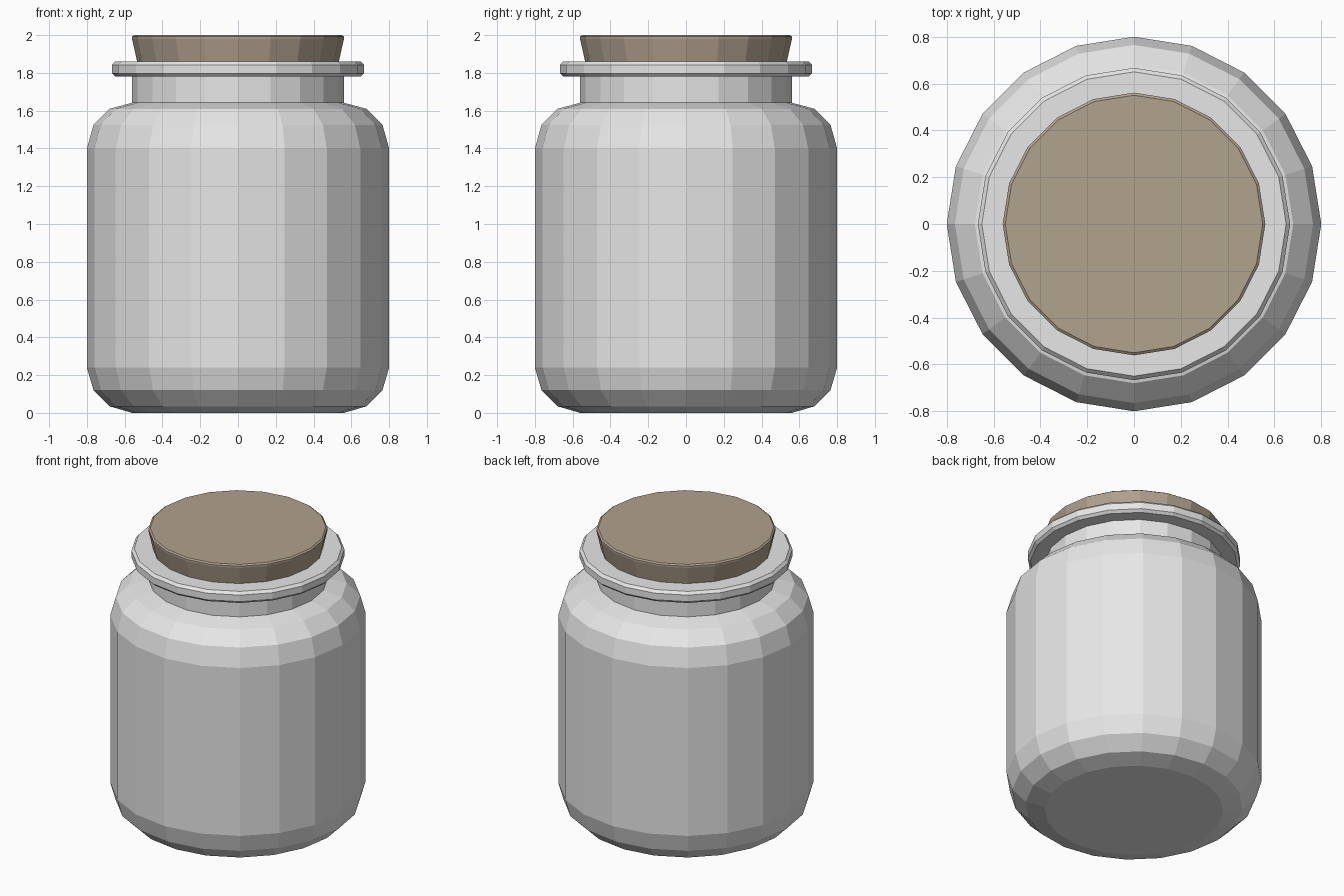
import bpy, bmesh, math

SIDES = 20

old = bpy.data.objects.get("Cube")
if old:
    bpy.data.objects.remove(old, do_unlink=True)


def make_material(name, rgb):
    mat = bpy.data.materials.new(name)
    mat.use_nodes = True
    color = (*rgb, 1.0)
    mat.diffuse_color = color
    mat.node_tree.nodes["Principled BSDF"].inputs["Base Color"].default_value = color
    return mat


def lathe(name, profile, mat):
    """Spin (radius, height) points about z; end rings are capped flat."""
    bm = bmesh.new()
    rings = []
    for r, z in profile:
        angles = (math.tau * i / SIDES for i in range(SIDES))
        rings.append([bm.verts.new((r * math.cos(a), r * math.sin(a), z)) for a in angles])
    for low, high in zip(rings, rings[1:]):
        for i in range(SIDES):
            j = (i + 1) % SIDES
            bm.faces.new((low[i], low[j], high[j], high[i]))
    bm.faces.new(rings[0][::-1])
    bm.faces.new(rings[-1])
    bmesh.ops.recalc_face_normals(bm, faces=bm.faces[:])
    mesh = bpy.data.meshes.new(name)
    bm.to_mesh(mesh)
    bm.free()
    mesh.materials.append(mat)
    obj = bpy.data.objects.new(name, mesh)
    bpy.context.collection.objects.link(obj)
    return obj


glass = make_material("pale grey glass", (0.8, 0.8, 0.8))
cork = make_material("brown cork", (0.44, 0.36, 0.27))

# Jar: rounded base, straight wall, shoulder, neck, rolled lip, then the inner wall
lathe("jar", [
    (0.56, 0.0), (0.68, 0.035), (0.765, 0.12), (0.8, 0.24),
    (0.8, 1.4), (0.765, 1.525), (0.68, 1.61), (0.56, 1.642),
    (0.56, 1.78), (0.65, 1.78), (0.667, 1.797), (0.667, 1.842), (0.65, 1.86),
    (0.525, 1.86), (0.505, 1.62), (0.66, 1.56), (0.75, 1.4),
    (0.75, 0.24), (0.65, 0.08), (0.54, 0.05),
], glass)

# Tapered stopper with a softened top edge
lathe("cork_stopper", [
    (0.495, 1.66), (0.505, 1.67), (0.534, 1.86), (0.561, 1.98),
    (0.561, 1.992), (0.55, 2.0),
], cork)
